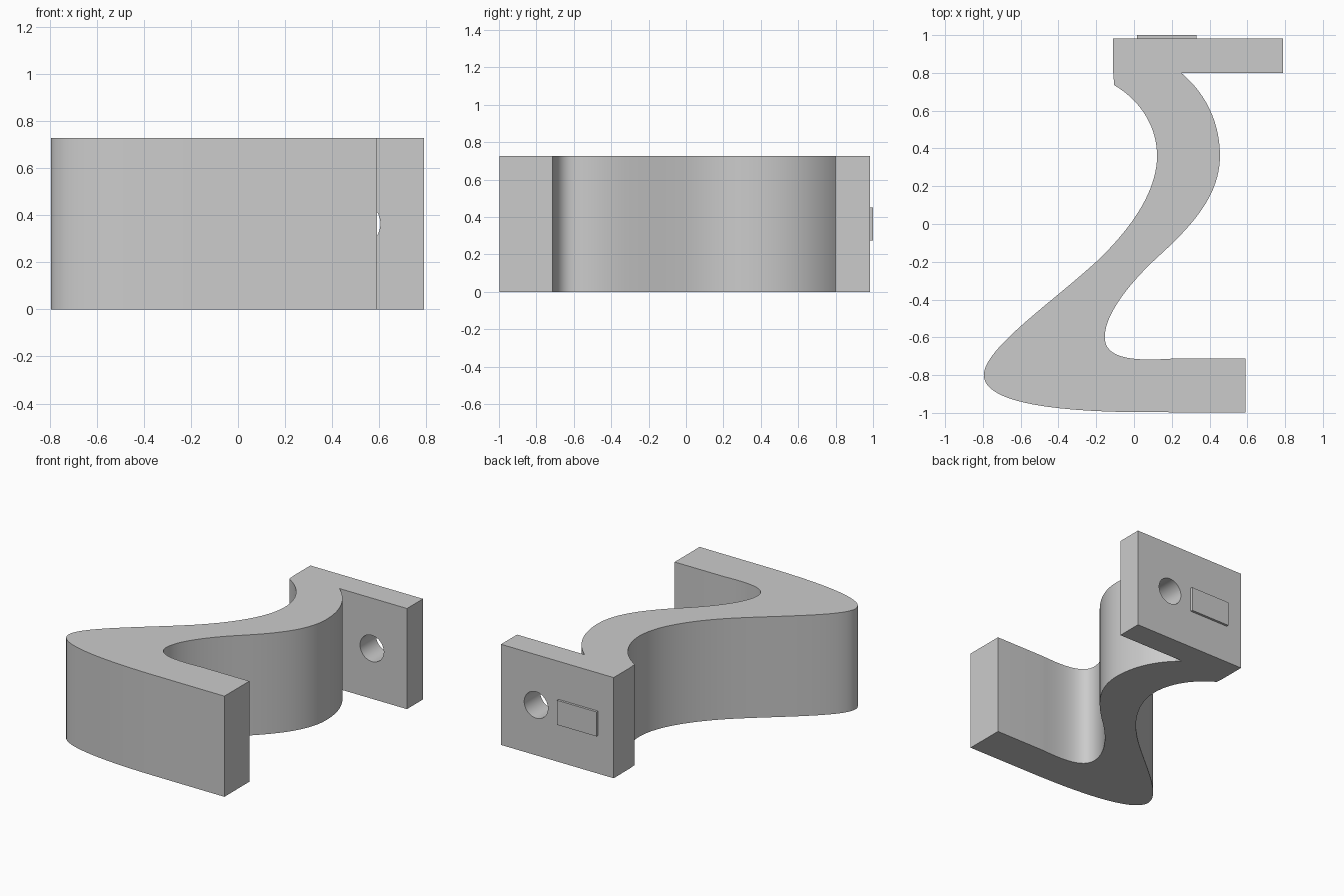
import bpy, bmesh
from mathutils import Vector
from mathutils.geometry import interpolate_bezier

cube = bpy.data.objects.get("Cube")
if cube:
    bpy.data.objects.remove(cube, do_unlink=True)

HEIGHT = 0.727

grey = bpy.data.materials.new("plain grey")
grey.use_nodes = True
grey.diffuse_color = (0.6, 0.6, 0.6, 1)
grey.node_tree.nodes["Principled BSDF"].inputs["Base Color"].default_value = (0.6, 0.6, 0.6, 1)


def curve(a, b, c, d, steps=20):
    """Sampled curve from a to d, without its last point."""
    pts = interpolate_bezier(*[Vector((*p, 0)) for p in (a, b, c, d)], steps + 1)
    return [(p.x, p.y) for p in pts[:-1]]


def extrude_outline(name, outline, z0, z1):
    bm = bmesh.new()
    face = bm.faces.new([bm.verts.new((x, y, z0)) for x, y in outline])
    top = bmesh.ops.extrude_face_region(bm, geom=[face])["geom"]
    bmesh.ops.translate(bm, vec=(0, 0, z1 - z0),
                        verts=[v for v in top if isinstance(v, bmesh.types.BMVert)])
    bmesh.ops.recalc_face_normals(bm, faces=bm.faces)
    mesh = bpy.data.meshes.new(name)
    bm.to_mesh(mesh)
    bm.free()
    obj = bpy.data.objects.new(name, mesh)
    bpy.context.collection.objects.link(obj)
    mesh.materials.append(grey)
    return obj


# S-shaped clip: back plate, curved web and front foot in one profile
outline = [(0.79, 0.8), (0.79, 0.983), (-0.11, 0.983), (-0.11, 0.8)]
# outer side, from the back plate to the foot
outline += curve((-0.105, 0.735), (0.04, 0.65), (0.122, 0.51), (0.122, 0.36))
outline += curve((0.122, 0.36), (0.122, 0.17), (-0.02, -0.03), (-0.2, -0.2))
outline += curve((-0.2, -0.2), (-0.44, -0.42), (-0.795, -0.66), (-0.795, -0.8))
outline += curve((-0.795, -0.8), (-0.795, -0.93), (-0.5, -0.99), (0, -0.996))
outline += [(0, -0.996), (0.59, -0.998), (0.59, -0.713)]
# inner side, from the foot back to the plate
outline += curve((0.2, -0.713), (0.05, -0.722), (-0.155, -0.73), (-0.155, -0.6))
outline += curve((-0.155, -0.6), (-0.155, -0.48), (-0.03, -0.32), (0.12, -0.18))
outline += curve((0.12, -0.18), (0.32, 0), (0.455, 0.16), (0.455, 0.36))
outline += curve((0.455, 0.36), (0.455, 0.55), (0.37, 0.7), (0.25, 0.8))
outline += [(0.25, 0.8)]
clip = extrude_outline("clip_body", outline, 0, HEIGHT)

# round screw hole through the back plate
bpy.ops.mesh.primitive_cylinder_add(vertices=48, radius=0.095, depth=0.4,
                                    location=(0.51, 0.89, HEIGHT / 2),
                                    rotation=(1.5708, 0, 0))
cutter = bpy.context.object
cutter.name = "hole_cutter"
cutter.hide_render = True
cutter.data.materials.append(grey)
cut = clip.modifiers.new("screw_hole", "BOOLEAN")
cut.operation = "DIFFERENCE"
cut.solver = "EXACT"
cut.object = cutter
bpy.ops.object.select_all(action="DESELECT")
clip.select_set(True)
bpy.context.view_layer.objects.active = clip
bpy.ops.object.modifier_apply(modifier=cut.name)
bpy.data.objects.remove(cutter, do_unlink=True)
bpy.ops.object.shade_smooth_by_angle(angle=0.52)

# raised pad on the back plate
extrude_outline("raised_pad", [(0.015, 0.975), (0.33, 0.975), (0.33, 1), (0.015, 1)], 0.275, 0.452)
